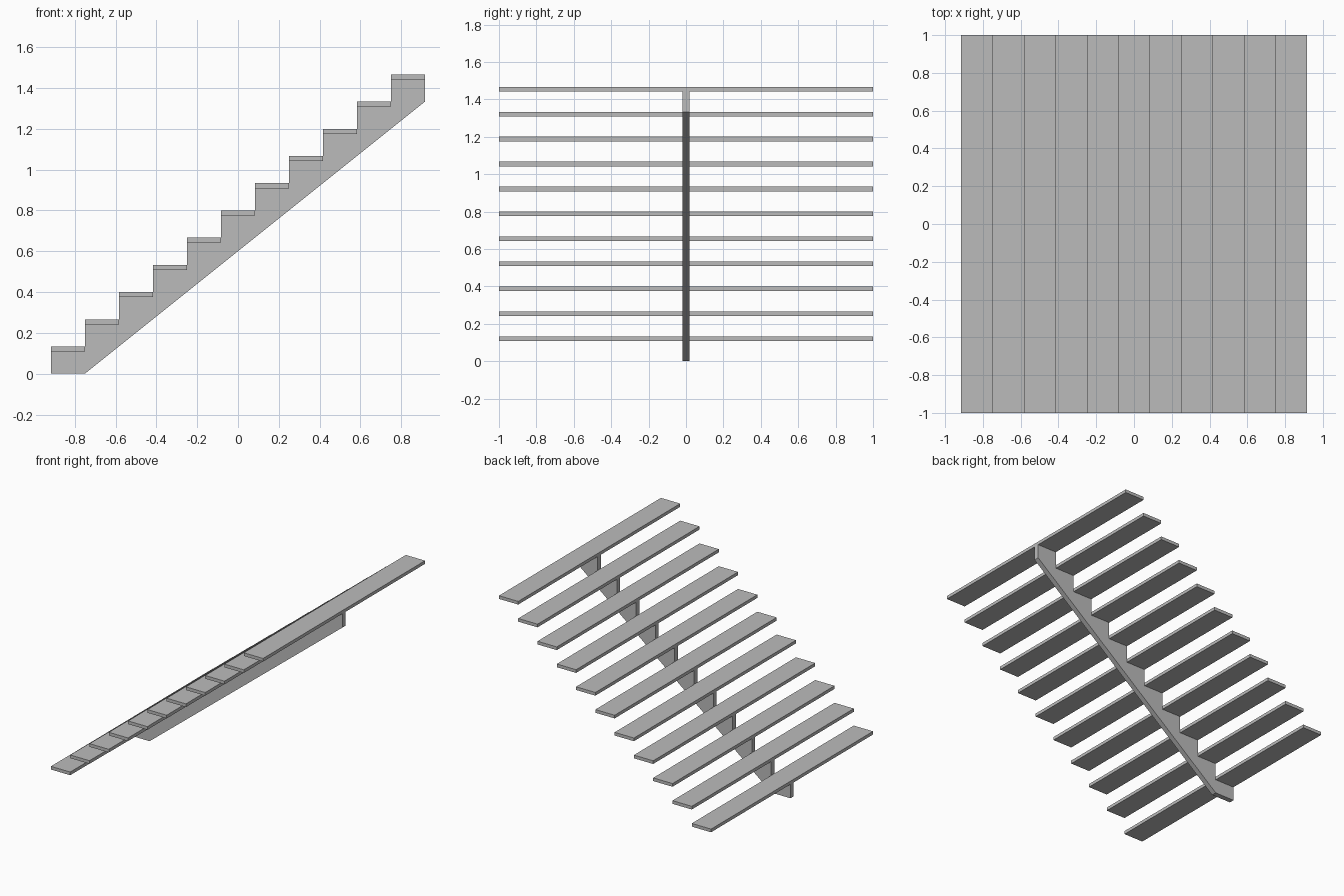
import bpy
import bmesh
from mathutils import Vector

cube = bpy.data.objects.get("Cube")
if cube:
    bpy.data.objects.remove(cube, do_unlink=True)

STEPS = 11
RUN = 1 / 6
RISE = 2 / 15
THICK = 0.025
START = -STEPS * RUN / 2

grey = bpy.data.materials.new("plain grey")
grey.use_nodes = True
colour = (0.5, 0.5, 0.5, 1)
grey.diffuse_color = colour
grey.node_tree.nodes["Principled BSDF"].inputs["Base Color"].default_value = colour


def extrude_profile(name, points, width):
    """Extrude an x-z outline along y, centred on y = 0."""
    bm = bmesh.new()
    face = bm.faces.new([bm.verts.new((x, -width / 2, z)) for x, z in points])
    grown = bmesh.ops.extrude_face_region(bm, geom=[face])["geom"]
    verts = [g for g in grown if isinstance(g, bmesh.types.BMVert)]
    bmesh.ops.translate(bm, verts=verts, vec=Vector((0, width, 0)))
    bmesh.ops.recalc_face_normals(bm, faces=bm.faces)
    mesh = bpy.data.meshes.new(name)
    bm.to_mesh(mesh)
    bm.free()
    mesh.materials.append(grey)
    obj = bpy.data.objects.new(name, mesh)
    bpy.context.collection.objects.link(obj)
    return obj


# Central sawtooth stringer: sloped underside, stepped top
outline = [(START, 0), (START + RUN, 0), (-START, (STEPS - 1) * RISE)]
for i in reversed(range(STEPS)):
    x, z = START + i * RUN, (i + 1) * RISE - THICK
    outline += [(x + RUN, z), (x, z)]
extrude_profile("central_stringer", outline, 0.04)

# Treads resting on the stringer
for i in range(STEPS):
    x, top = START + i * RUN, (i + 1) * RISE
    extrude_profile(f"tread_{i + 1}",
                    [(x, top - THICK), (x + RUN, top - THICK), (x + RUN, top), (x, top)], 2)
